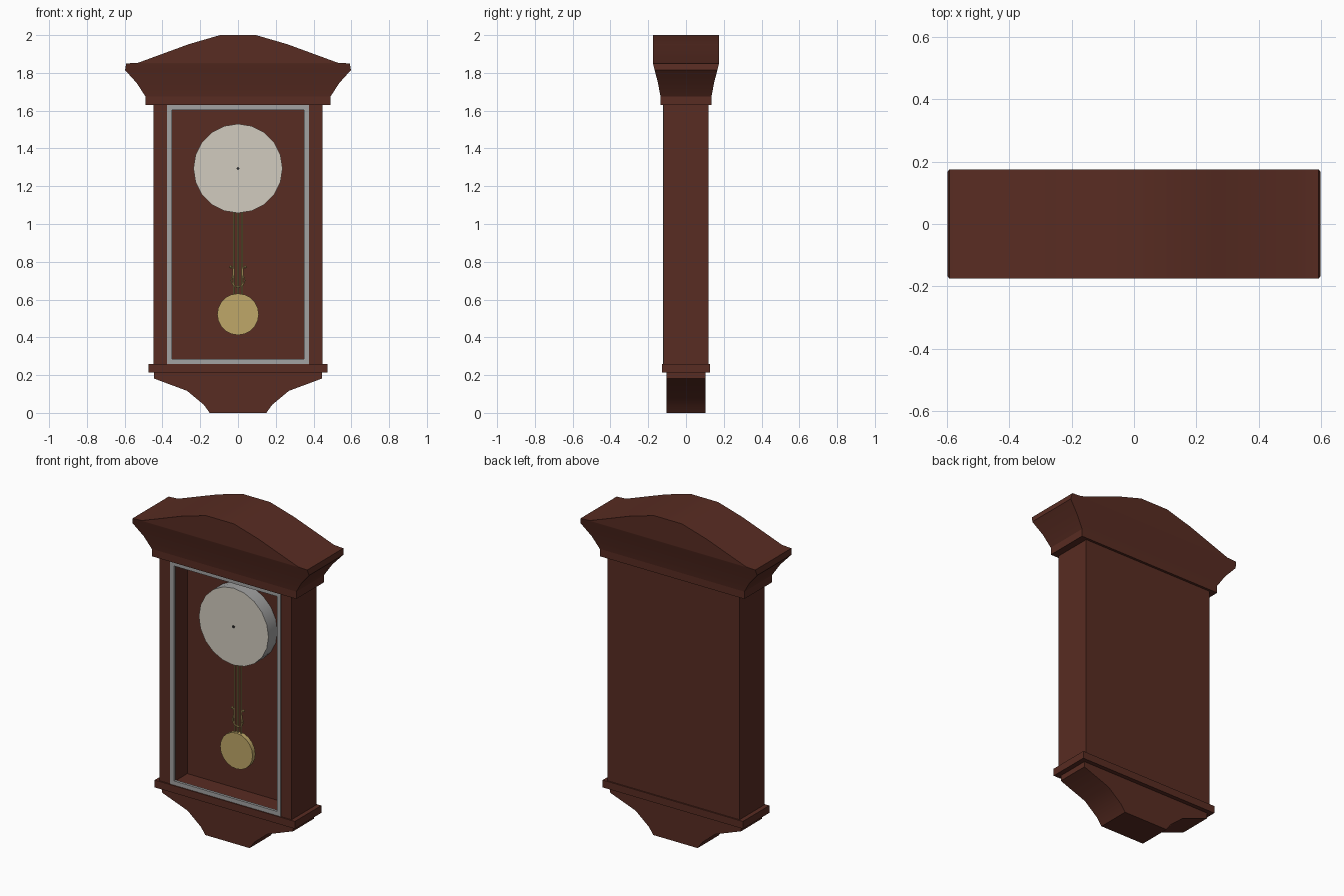
import bpy, bmesh, math
from mathutils import Vector, Matrix

if "Cube" in bpy.data.objects:
    bpy.data.objects.remove(bpy.data.objects["Cube"])


def material(name, rgb):
    m = bpy.data.materials.new(name)
    m.diffuse_color = (*rgb, 1)
    m.use_nodes = True
    m.node_tree.nodes["Principled BSDF"].inputs["Base Color"].default_value = m.diffuse_color
    return m


WOOD = material("dark_red_wood", (0.098, 0.025, 0.016))
SILVER = material("silver_trim", (0.36, 0.36, 0.36))
CREAM = material("cream_dial", (0.64, 0.60, 0.52))
BRASS = material("brass", (0.52, 0.39, 0.14))
DARK = material("dark_metal", (0.03, 0.03, 0.03))


def finish(name, bm, *mats, smooth=False):
    bmesh.ops.recalc_face_normals(bm, faces=bm.faces)
    me = bpy.data.meshes.new(name)
    bm.to_mesh(me)
    bm.free()
    ob = bpy.data.objects.new(name, me)
    bpy.context.collection.objects.link(ob)
    for m in mats:
        me.materials.append(m)
    if smooth:
        bpy.ops.object.select_all(action='DESELECT')
        ob.select_set(True)
        bpy.context.view_layer.objects.active = ob
        bpy.ops.object.shade_smooth_by_angle(angle=math.radians(30))
    return ob


def prism(name, pts, offset, mat, smooth=False):
    """Extrude a closed outline of 3D points along an offset."""
    bm = bmesh.new()
    f = bm.faces.new([bm.verts.new(p) for p in pts])
    new = bmesh.ops.extrude_face_region(bm, geom=[f], use_keep_orig=True)["geom"]
    bmesh.ops.translate(bm, vec=offset, verts=[g for g in new if isinstance(g, bmesh.types.BMVert)])
    return finish(name, bm, mat, smooth=smooth)


def box(name, hx, hy, z0, z1, mat):
    return prism(name, [(-hx, -hy, z0), (hx, -hy, z0), (hx, hy, z0), (-hx, hy, z0)], (0, 0, z1 - z0), mat)


def disc(name, r, z, y0, y1, sides, *mats):
    """Disc facing the front; the front cap takes the last material."""
    bm = bmesh.new()
    mat = Matrix.Translation((0, (y0 + y1) / 2, z)) @ Matrix.Rotation(math.pi / 2, 4, 'X')
    bmesh.ops.create_cone(bm, cap_ends=True, segments=sides, radius1=r, radius2=r, depth=y1 - y0, matrix=mat)
    bm.normal_update()
    for f in bm.faces:
        if f.normal.y < -0.9:
            f.material_index = len(mats) - 1
    return finish(name, bm, *mats, smooth=True)


def tube(name, pts, r, mat):
    cu = bpy.data.curves.new(name, 'CURVE')
    cu.dimensions = '3D'
    cu.bevel_depth = r
    cu.bevel_resolution = 1
    cu.use_fill_caps = True
    sp = cu.splines.new('POLY')
    sp.points.add(len(pts) - 1)
    for p, co in zip(sp.points, pts):
        p.co = (*co, 1)
    cu.materials.append(mat)
    ob = bpy.data.objects.new(name, cu)
    bpy.context.collection.objects.link(ob)


# Case: U-shaped section with an open front
BACK = 0.045
case = [(-.447, .12), (-.447, -.12), (-.375, -.12), (-.375, BACK),
        (.375, BACK), (.375, -.12), (.447, -.12), (.447, .12)]
prism("case", [(x, y, .24) for x, y in case], (0, 0, 1.41), WOOD)

# Mouldings above and below the case
box("base_moulding", .475, .128, .215, .26, WOOD)
box("crown_moulding", .49, .135, 1.63, 1.68, WOOD)

# Lower bracket with scooped sides
half = [(.15, 0), (.18, .042), (.27, .117), (.445, .182), (.445, .22)]
outline = half + [(-x, z) for x, z in reversed(half)]
prism("lower_bracket", [(x, -.102, z) for x, z in outline], (0, .204, 0), WOOD, smooth=True)

# Crown: flared rings topped by an arched roof
bm = bmesh.new()
rings = []
for hx, hy, z in [(.49, .135, 1.675), (.535, .148, 1.745), (.598, .166, 1.815), (.592, .175, 1.85)]:
    rings.append([bm.verts.new((sx * hx, sy * hy, z)) for sx, sy in [(-1, -1), (1, -1), (1, 1), (-1, 1)]])
bm.faces.new(rings[0])
for a, b in zip(rings, rings[1:]):
    for i in range(4):
        j = (i + 1) % 4
        bm.faces.new((a[i], a[j], b[j], b[i]))
arch = [(-.53, 1.853), (-.26, 1.952), (-.095, 2), (.095, 2), (.26, 1.952), (.53, 1.853)]
top = rings[-1]
front = [top[0]] + [bm.verts.new((x, -.175, z)) for x, z in arch] + [top[1]]
rear = [top[3]] + [bm.verts.new((x, .175, z)) for x, z in arch] + [top[2]]
bm.faces.new(front)
bm.faces.new(rear)
for i in range(len(front) - 1):
    bm.faces.new((front[i], front[i + 1], rear[i + 1], rear[i]))
finish("crown", bm, WOOD, smooth=True)

# Silver frame round the door opening
bm = bmesh.new()
for x0, x1, z0, z1 in [(-.375, -.35, .26, 1.63), (.35, .375, .26, 1.63),
                       (-.35, .35, .26, .286), (-.35, .35, 1.603, 1.63)]:
    m = Matrix.Translation(((x0 + x1) / 2, -.114, (z0 + z1) / 2)) @ Matrix.Diagonal((x1 - x0, .016, z1 - z0, 1))
    bmesh.ops.create_cube(bm, size=1, matrix=m)
finish("door_frame", bm, SILVER)

# Dial with silver side and small centre pin
disc("dial", .236, 1.294, -.042, BACK, 20, SILVER, CREAM)
disc("dial_pin", .008, 1.294, -.048, -.04, 8, DARK)

# Pendulum bob and rods
disc("pendulum_bob", .11, .522, -.016, .012, 20, BRASS)
for i, x in enumerate((-.022, 0, .022)):
    tube(f"pendulum_rod_{i}", [(x, 0, .60), (x, 0, 1.15)], .005, BRASS)

# Lyre ornament on the rods, mirrored left and right
for s, side in ((-1, "left"), (1, "right")):
    path = [(0, .665), (.025, .675), (.036, .70), (.026, .73), (.025, .765), (.04, .775)]
    tube(f"lyre_{side}", [(s * x, -.002, z) for x, z in path], .004, BRASS)
    bm = bmesh.new()
    bmesh.ops.create_icosphere(bm, subdivisions=1, radius=.009,
                               matrix=Matrix.Translation((s * .038, -.002, .773)))
    finish(f"lyre_tip_{side}", bm, BRASS)
